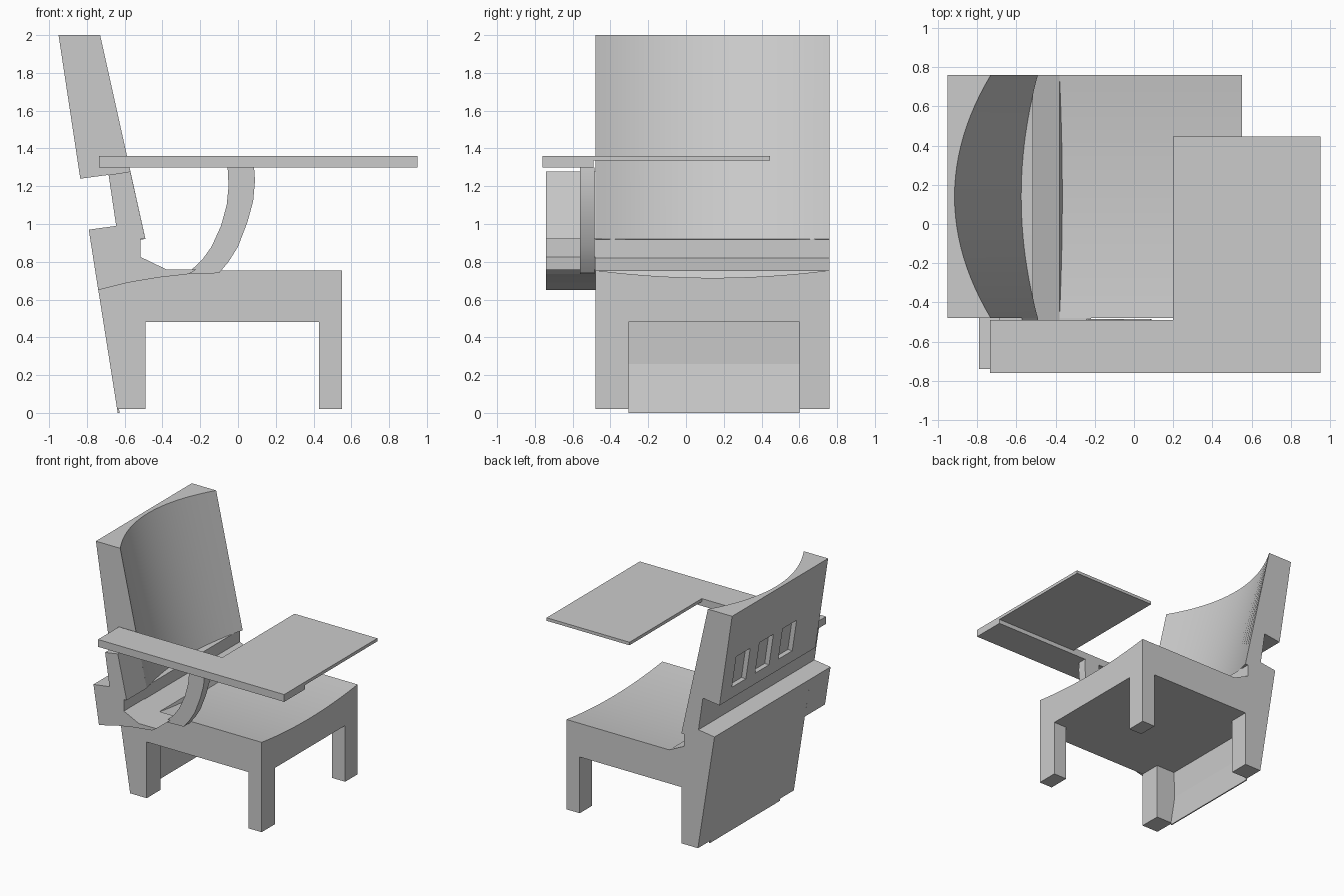
import bpy, bmesh, math

if "Cube" in bpy.data.objects:
    bpy.data.objects.remove(bpy.data.objects["Cube"])

Y0, Y1 = -0.48, 0.76          # body width
MID, HALF = (Y0 + Y1) / 2, (Y1 - Y0) / 2


def loft(name, stations, smooth=False):
    """Skin a list of equal-length closed rings of points, capped at both ends."""
    bm = bmesh.new()
    rings = [[bm.verts.new(p) for p in ring] for ring in stations]
    n = len(rings[0])
    for a, b in zip(rings, rings[1:]):
        for i in range(n):
            j = (i + 1) % n
            bm.faces.new((a[i], a[j], b[j], b[i]))
    bm.faces.new(rings[0])
    bm.faces.new(rings[-1])
    bmesh.ops.recalc_face_normals(bm, faces=bm.faces)
    mesh = bpy.data.meshes.new(name)
    bm.to_mesh(mesh)
    bm.free()
    ob = bpy.data.objects.new(name, mesh)
    bpy.context.collection.objects.link(ob)
    if smooth:
        bpy.ops.object.select_all(action='DESELECT')
        ob.select_set(True)
        bpy.context.view_layer.objects.active = ob
        bpy.ops.object.shade_smooth_by_angle(angle=math.radians(20))
    return ob


def prism(name, profile, ya, yb, smooth=False):
    """Extrude an x-z profile along y."""
    return loft(name, [[(x, y, z) for x, z in profile] for y in (ya, yb)], smooth)


def box(name, x, y, z):
    return prism(name, [(x[0], z[0]), (x[1], z[0]), (x[1], z[1]), (x[0], z[1])], *y)


def rear_x(z):
    """Sloping rear plane of the lower body."""
    return -0.64 - 0.158 * (z - 0.02)


def ys(n=24):
    return [Y0 + (Y1 - Y0) * i / n for i in range(n + 1)]


# Seat block with a dished top
rings = []
for y in ys():
    zt = 0.715 + 0.04 * ((y - MID) / HALF) ** 2
    rings.append([(x, y, z) for x, z in
                  [(rear_x(0.48), 0.48), (0.55, 0.48), (0.55, zt), (rear_x(zt), zt)]])
loft("seat", rings, True)

# Legs
for side, (ya, yb) in (("right", (Y0, -0.305)), ("left", (0.6, Y1))):
    box("front_leg_" + side, (0.43, 0.55), (ya, yb), (0.02, 0.48))
    prism("rear_leg_" + side,
          [(-0.64, 0.02), (-0.49, 0.02), (-0.49, 0.48), (rear_x(0.48), 0.48)], ya, yb)

# Rear panel between the legs
prism("rear_panel", [(rear_x(0), 0), (rear_x(0) + 0.01, 0), (rear_x(0.26) + 0.01, 0.26),
                     (-0.66, 0.48), (rear_x(0.48), 0.48)], -0.305, 0.6)

# Backrest: stepped rear, hollow front
rings = []
for y in ys():
    c = 1 - ((y - MID) / HALF) ** 2
    prof = [(-0.95, 2.0), (-0.835, 1.24), (-0.685, 1.26), (-0.645, 0.99), (-0.79, 0.97),
            (rear_x(0.7), 0.7), (-0.36, 0.7), (-0.38, 0.755), (-0.515, 0.82), (-0.515, 0.918),
            (-0.49 - 0.085 * c, 0.92), (-0.73 - 0.185 * c, 2.0)]
    rings.append([(x, y, z) for x, z in prof])
backrest = loft("backrest", rings, True)

# Shallow pockets in the rear of the backrest
for i, (ya, yb) in enumerate(((0.44, 0.62), (0.14, 0.32), (-0.16, 0.02))):
    r = [(-0.85, 1.34), (-0.889, 1.6)]
    cutter = prism("pocket_cutter_%d" % i,
                   [(r[0][0] - 0.1, 1.34), (r[0][0] + 0.04, 1.34),
                    (r[1][0] + 0.04, 1.6), (r[1][0] - 0.1, 1.6)], ya, yb)
    cutter.hide_render = True
    cutter.hide_viewport = True
    mod = backrest.modifiers.new("pocket", 'BOOLEAN')
    mod.operation = 'DIFFERENCE'
    mod.object = cutter

# Side bracket carrying the backrest outline outward
prism("side_bracket",
      [(-0.79, 0.97), (-0.645, 0.99), (-0.685, 1.26), (-0.57, 1.278), (-0.49, 0.92),
       (-0.515, 0.92), (-0.515, 0.825), (-0.38, 0.76), (-0.22, 0.76), (-0.26, 0.735),
       (-0.42, 0.717), (-0.58, 0.69), (-0.74, 0.65)], -0.74, Y0)

# Curved arm support, swept as a strip
outer = [(0.085, 1.3), (0.09, 1.23), (0.08, 1.12), (0.05, 1.01), (0.0, 0.88), (-0.05, 0.8), (-0.1, 0.74)]
inner = [(-0.055, 1.3), (-0.05, 1.2), (-0.06, 1.1), (-0.09, 0.99), (-0.14, 0.88), (-0.19, 0.81), (-0.27, 0.735)]
prism("arm_support", outer + inner[::-1], -0.56, -0.485, True)

# Armrest and thin writing board
box("armrest", (-0.735, 0.95), (-0.76, -0.49), (1.3, 1.36))
box("writing_board", (0.2, 0.95), (-0.49, 0.445), (1.335, 1.36))
